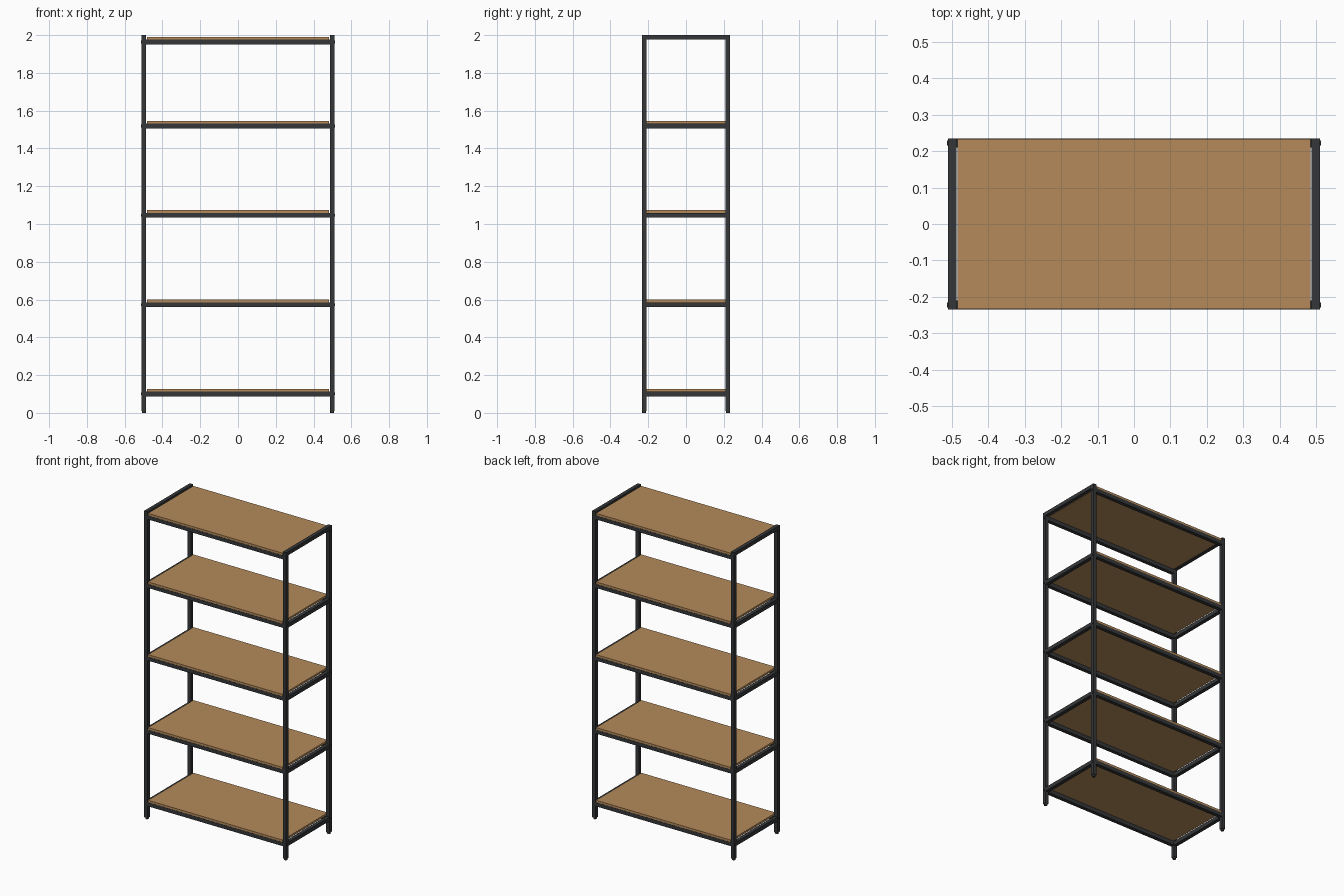
import bpy, bmesh
from mathutils import Matrix

if "Cube" in bpy.data.objects:
    bpy.data.objects.remove(bpy.data.objects["Cube"])


def material(name, rgb):
    m = bpy.data.materials.new(name)
    m.diffuse_color = (*rgb, 1)
    m.use_nodes = True
    m.node_tree.nodes["Principled BSDF"].inputs["Base Color"].default_value = m.diffuse_color
    return m


STEEL = material("dark_steel", (0.035, 0.037, 0.04))
WOOD = material("oak_wood", (0.46, 0.255, 0.105))


def finish(bm, name, mat):
    me = bpy.data.meshes.new(name)
    bm.to_mesh(me)
    bm.free()
    me.materials.append(mat)
    ob = bpy.data.objects.new(name, me)
    bpy.context.collection.objects.link(ob)
    return ob


def box(name, x, y, z, mat):
    """Box from (min, max) pairs on each axis."""
    bm = bmesh.new()
    size = [b - a for a, b in (x, y, z)]
    mid = [(a + b) / 2 for a, b in (x, y, z)]
    bmesh.ops.create_cube(bm, size=1, matrix=Matrix.Translation(mid) @ Matrix.Diagonal((*size, 1)))
    return finish(bm, name, mat)


def disc(name, centre, r, depth, axis, mat):
    """Short cylinder along x or z."""
    bm = bmesh.new()
    rot = Matrix.Rotation(1.5707963, 4, 'Y') if axis == 'x' else Matrix()
    bmesh.ops.create_cone(bm, cap_ends=True, segments=12, radius1=r, radius2=r, depth=depth,
                          matrix=Matrix.Translation(centre) @ rot)
    return finish(bm, name, mat)


def span(s, a, b):
    return tuple(sorted((s * a, s * b)))


XI, XO = 0.486, 0.510      # post inner and outer x
YI, YO = 0.210, 0.234      # post inner and outer y
BOARD, RAIL = 0.014, 0.025
TOPS = (0.127, 0.599, 1.073, 1.545, 1.990)   # board top heights

# Posts with glide feet
for sx in (-1, 1):
    for sy in (-1, 1):
        box("post", span(sx, XI, XO), span(sy, YI, YO), (0.01, 2.0), STEEL)
        disc("foot", (sx * (XI + XO) / 2, sy * (YI + YO) / 2, 0.006), 0.0105, 0.012, 'z', STEEL)

for i, top in enumerate(TOPS):
    under = top - BOARD
    # Shelf board
    box("shelf_board", (-0.483, 0.483), (-0.233, 0.233), (under, top), WOOD)
    for s in (-1, 1):
        # Long rails at front and back
        box("long_rail", (-XI, XI), span(s, YI, YO), (under - RAIL, under), STEEL)
        # Short side rails; the top one closes the end frame
        z = (1.976, 2.0) if i == len(TOPS) - 1 else (under - RAIL, under)
        box("side_rail", span(s, XI, XO), (-YI, YI), z, STEEL)
        # Bolt heads on the outer post faces
        for sy in (-1, 1):
            disc("bolt", (s * (XO + 0.001), sy * (YI + YO) / 2, under - RAIL / 2),
                 0.007, 0.004, 'x', STEEL)
